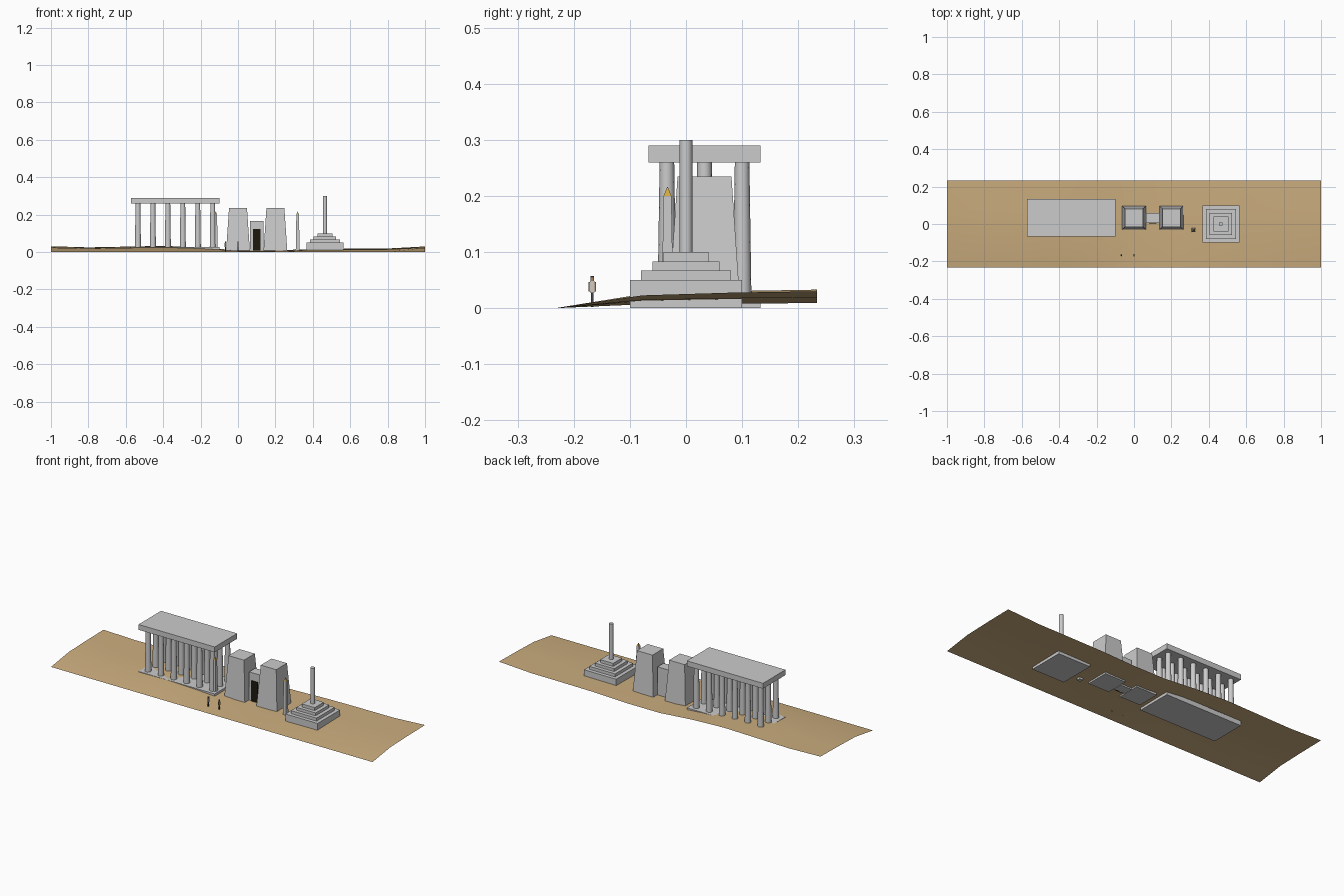
import bpy
import bmesh
import math

cube = bpy.data.objects.get("Cube")
if cube:
    bpy.data.objects.remove(cube, do_unlink=True)


def material(name, r, g, b):
    m = bpy.data.materials.new(name)
    m.use_nodes = True
    m.diffuse_color = (r, g, b, 1)
    bsdf = next(n for n in m.node_tree.nodes if n.type == 'BSDF_PRINCIPLED')
    bsdf.inputs["Base Color"].default_value = (r, g, b, 1)
    return m


STONE = material("pale stone", 0.6, 0.6, 0.6)
SAND = material("desert sand", 0.6, 0.42, 0.21)
GOLD = material("gold", 0.65, 0.4, 0.05)
DARK = material("dark doorway", 0.012, 0.01, 0.004)
SKIN = material("tan skin", 0.4, 0.2, 0.08)
LINEN = material("linen", 0.62, 0.6, 0.56)
SHADOW = material("dark hair and legs", 0.06, 0.06, 0.07)


def finish(name, bm, mat, smooth=False):
    bmesh.ops.recalc_face_normals(bm, faces=bm.faces)
    me = bpy.data.meshes.new(name)
    bm.to_mesh(me)
    bm.free()
    ob = bpy.data.objects.new(name, me)
    bpy.context.collection.objects.link(ob)
    me.materials.append(mat)
    if smooth:
        bpy.ops.object.select_all(action='DESELECT')
        bpy.context.view_layer.objects.active = ob
        ob.select_set(True)
        bpy.ops.object.shade_smooth_by_angle(angle=math.radians(40))
    return ob


def block(name, x, y, z0, z1, hx, hy, mat, taper=1.0):
    """Box from z0 to z1 with half sizes hx, hy; taper scales its top."""
    bm = bmesh.new()
    bmesh.ops.create_cube(bm, size=2)
    for v in bm.verts:
        s = taper if v.co.z > 0 else 1
        v.co = (x + v.co.x * hx * s, y + v.co.y * hy * s, z1 if v.co.z > 0 else z0)
    return finish(name, bm, mat)


def shaft(name, x, y, z0, z1, r0, r1, mat, sides=14):
    """Round shaft or cone from z0 to z1."""
    bm = bmesh.new()
    bmesh.ops.create_cone(bm, cap_ends=True, segments=sides, radius1=r0,
                          radius2=r1, depth=z1 - z0)
    bmesh.ops.translate(bm, verts=bm.verts, vec=(x, y, (z0 + z1) / 2))
    return finish(name, bm, mat, True)


# Rolling desert: flat at the front edge, rising dunes towards the back
RIDGE = [.031, .025, .029, .033, .025, .009, .009, .016, .018, .019, .03]
RISE = [0, .76, .92, 1]
ground = bmesh.new()
rows = [[ground.verts.new((-1 + 0.2 * i, -0.233 + 0.1555 * j, h * rise))
         for i, h in enumerate(RIDGE)] for j, rise in enumerate(RISE)]
for low, high in zip(rows, rows[1:]):
    for i in range(len(RIDGE) - 1):
        ground.faces.new((low[i], low[i + 1], high[i + 1], high[i]))
finish("desert_ground", ground, SAND, True)

MID_Y = 0.033

# Columned hall
HALL_X = -0.335
block("hall_floor", HALL_X, MID_Y, 0, 0.026, 0.237, 0.1, STONE)
block("hall_roof", HALL_X, MID_Y, 0.26, 0.29, 0.237, 0.1, STONE)
for i in range(6):
    for j in range(3):
        shaft(f"hall_column_{i}_{j}", HALL_X + (i - 2.5) * 0.08,
              MID_Y + (j - 1) * 0.067, 0.026, 0.26, 0.0165, 0.013, STONE)

# Gateway: two sloped towers, a linking wall and a door
GATE_X = 0.1
for side, sx in (("right", -1), ("left", 1)):
    block(f"{side}_gate_tower", GATE_X + sx * 0.1, MID_Y, 0, 0.235,
          0.064, 0.064, STONE, 0.75)
    # Obelisks with gilded tips
    ox, oy = GATE_X + sx * 0.219, -0.033
    block(f"{side}_obelisk", ox, oy, 0, 0.2, 0.0105, 0.0105, STONE, 0.67)
    block(f"{side}_obelisk_tip", ox, oy, 0.2, 0.217, 0.007, 0.007, GOLD, 0.02)
block("gate_wall", GATE_X, MID_Y, 0, 0.166, 0.035, 0.027, STONE)
block("gate_door", GATE_X, 0.006, 0, 0.122, 0.02, 0.004, DARK)

# Stepped platform with a pillar
STEP_X = 0.465
for i, (z0, z1) in enumerate(((0, .05), (.05, .067), (.067, .083), (.083, .1))):
    half = 0.1 - 0.02 * i
    block(f"platform_step_{i}", STEP_X, 0, z0, z1, half, half, STONE)
shaft("platform_pillar", STEP_X, 0, 0.1, 0.3, 0.0115, 0.0115, STONE)

# Two small visitors
for n, px in enumerate((-0.067, 0)):
    py = -0.167
    for s in (-1, 1):
        block(f"visitor_{n}_leg_{s}", px + s * 0.002, py, 0.002, 0.03,
              0.0016, 0.002, SHADOW)
        block(f"visitor_{n}_arm_{s}", px, py + s * 0.0052, 0.03, 0.047,
              0.0015, 0.0012, SKIN)
    block(f"visitor_{n}_tunic", px, py, 0.028, 0.048, 0.004, 0.004, LINEN)
    block(f"visitor_{n}_head", px, py, 0.048, 0.055, 0.003, 0.003, SKIN)
    block(f"visitor_{n}_hair", px, py, 0.055, 0.057, 0.0034, 0.0034, SHADOW)
